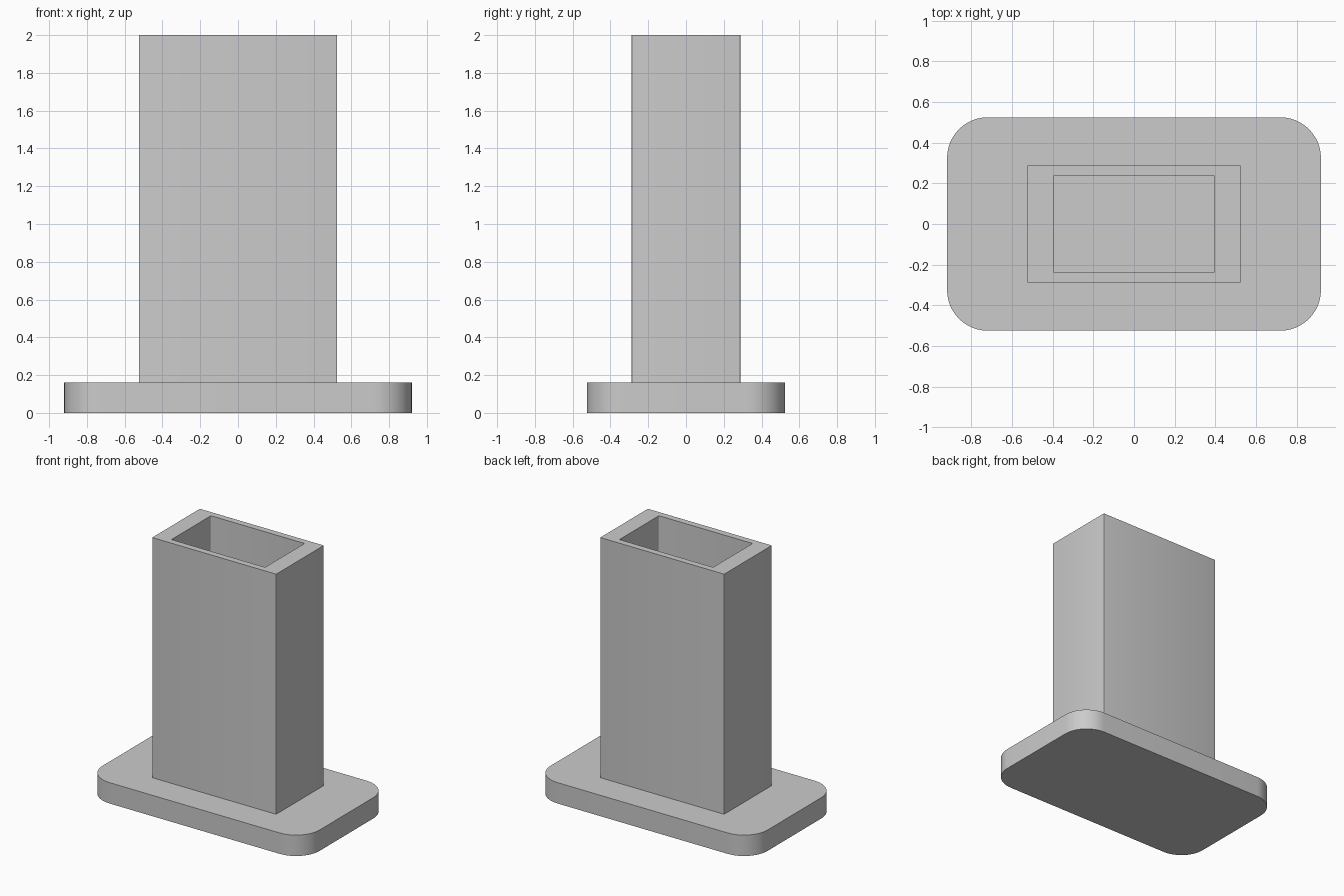
import bpy
import bmesh
import math

cube = bpy.data.objects.get("Cube")
if cube:
    bpy.data.objects.remove(cube, do_unlink=True)

grey = bpy.data.materials.new("plain grey")
grey.use_nodes = True
colour = (0.6, 0.6, 0.6, 1)
grey.diffuse_color = colour
grey.node_tree.nodes["Principled BSDF"].inputs["Base Color"].default_value = colour


def rounded_outline(half_x, half_y, radius, steps):
    """Counter-clockwise rectangle with rounded corners."""
    points = []
    for i, (sx, sy) in enumerate([(1, 1), (-1, 1), (-1, -1), (1, -1)]):
        for k in range(steps + 1):
            a = (i + k / steps) * math.pi / 2
            points.append((sx * (half_x - radius) + radius * math.cos(a),
                           sy * (half_y - radius) + radius * math.sin(a)))
    return points


def ring(bm, outline, z):
    return [bm.verts.new((x, y, z)) for x, y in outline]


def bridge(bm, lower, upper):
    n = len(lower)
    for i in range(n):
        j = (i + 1) % n
        bm.faces.new((lower[i], lower[j], upper[j], upper[i]))


def finish(bm, name):
    bmesh.ops.recalc_face_normals(bm, faces=bm.faces)
    mesh = bpy.data.meshes.new(name)
    bm.to_mesh(mesh)
    bm.free()
    mesh.materials.append(grey)
    obj = bpy.data.objects.new(name, mesh)
    bpy.context.collection.objects.link(obj)
    bpy.ops.object.select_all(action='DESELECT')
    obj.select_set(True)
    bpy.context.view_layer.objects.active = obj
    bpy.ops.object.shade_smooth_by_angle(angle=math.radians(30))


BASE_TOP, TOP = 0.16, 2.0

# Flat base plate with rounded corners
bm = bmesh.new()
outline = rounded_outline(0.92, 0.525, 0.2, 12)
bottom, top = ring(bm, outline, 0), ring(bm, outline, BASE_TOP)
bridge(bm, bottom, top)
bm.faces.new(bottom)
bm.faces.new(top)
finish(bm, "base_plate")

# Hollow rectangular column, open at the top with its floor on the base
bm = bmesh.new()
outer = rounded_outline(0.525, 0.288, 0.004, 4)
inner = rounded_outline(0.397, 0.239, 0.008, 4)
rings = [ring(bm, outer, BASE_TOP), ring(bm, outer, TOP),
         ring(bm, inner, TOP), ring(bm, inner, BASE_TOP + 0.002)]
for lower, upper in zip(rings, rings[1:]):
    bridge(bm, lower, upper)
bm.faces.new(rings[-1])
finish(bm, "hollow_column")
